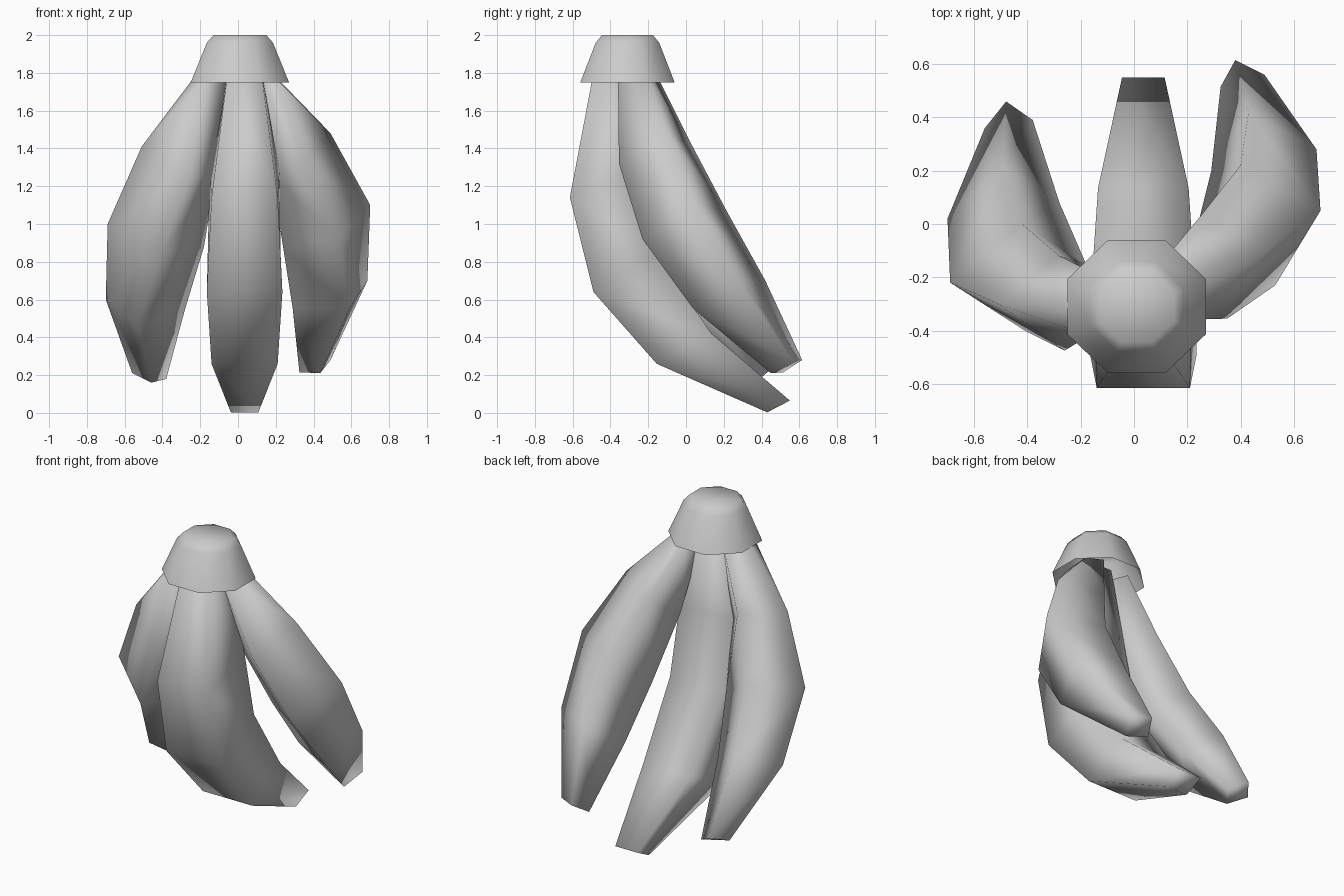
import bpy, bmesh, math

if "Cube" in bpy.data.objects:
    bpy.data.objects.remove(bpy.data.objects["Cube"])


def loft(name, rings, cap_start=False, cap_end=True):
    """Skin a list of equal-length rings and shade the result smooth."""
    bm = bmesh.new()
    loops = [[bm.verts.new(p) for p in ring] for ring in rings]
    for a, b in zip(loops, loops[1:]):
        for i in range(len(a)):
            j = (i + 1) % len(a)
            bm.faces.new((a[i], a[j], b[j], b[i]))
    if cap_start:
        bm.faces.new(loops[0])
    if cap_end:
        bm.faces.new(loops[-1])
    bmesh.ops.recalc_face_normals(bm, faces=bm.faces)
    # outward check against the outermost band
    vol = bm.calc_volume(signed=True)
    if vol < 0:
        bmesh.ops.reverse_faces(bm, faces=bm.faces)
    for f in bm.faces:
        f.smooth = True
    me = bpy.data.meshes.new(name)
    bm.to_mesh(me)
    bm.free()
    ob = bpy.data.objects.new(name, me)
    bpy.context.collection.objects.link(ob)
    return ob


# stem cap: open octagonal cup
def octagon(half, z):
    r = half / math.cos(math.pi / 8)
    return [(0.01 + r * math.cos(math.pi / 8 + i * math.pi / 4),
             -0.31 + 0.96 * r * math.sin(math.pi / 8 + i * math.pi / 4), z)
            for i in range(8)]


loft("stem_cap", [octagon(0.26, 1.75), octagon(0.175, 1.96), octagon(0.14, 2.0)])

# middle fruit: outer y, z, half width; inner y, z, half width
profile = [
    (-0.49, 1.80, 0.09, -0.27, 1.82, 0.09),
    (-0.615, 1.14, 0.175, -0.25, 1.28, 0.185),
    (-0.49, 0.64, 0.20, -0.16, 0.85, 0.19),
    (-0.155, 0.26, 0.175, 0.135, 0.42, 0.17),
    (0.43, 0.003, 0.073, 0.55, 0.065, 0.08),
]
cx = 0.035
loft("middle_fruit", [
    [(cx - ow, oy, oz), (cx + ow, oy, oz), (cx + iw, iy, iz), (cx - iw, iy, iz)]
    for oy, oz, ow, iy, iz, iw in profile], cap_start=True)

# side fruits: four-cornered sections (outer back, inner back, inner front, outer front)
loft("right_fruit", [
    [(.20, -.20, 1.78), (.10, -.15, 1.78), (.10, -.34, 1.78), (.19, -.36, 1.78)],
    [(.49, -.10, 1.48), (.25, .03, 1.42), (.18, -.20, 1.25), (.35, -.355, 1.32)],
    [(.70, .05, 1.10), (.40, .22, 1.06), (.24, .00, .87), (.53, -.23, .92)],
    [(.685, .28, .70), (.43, .42, .70), (.29, .20, .55), (.59, .04, .55)],
    [(.49, .56, .28), (.38, .615, .28), (.325, .515, .215), (.435, .45, .21)],
], cap_start=True)

loft("left_fruit", [
    [(-.23, -.30, 1.78), (-.12, -.20, 1.78), (-.06, -.35, 1.78), (-.17, -.42, 1.78)],
    [(-.51, -.30, 1.41), (-.28, -.12, 1.40), (-.12, -.30, 1.25), (-.26, -.475, 1.25)],
    [(-.69, -.22, 1.00), (-.42, .00, 1.02), (-.18, -.15, .88), (-.41, -.40, .84)],
    [(-.70, .02, .60), (-.49, .22, .66), (-.28, .08, .55), (-.53, -.14, .46)],
    [(-.56, .36, .21), (-.48, .46, .24), (-.38, .39, .18), (-.46, .29, .16)],
], cap_start=True)
